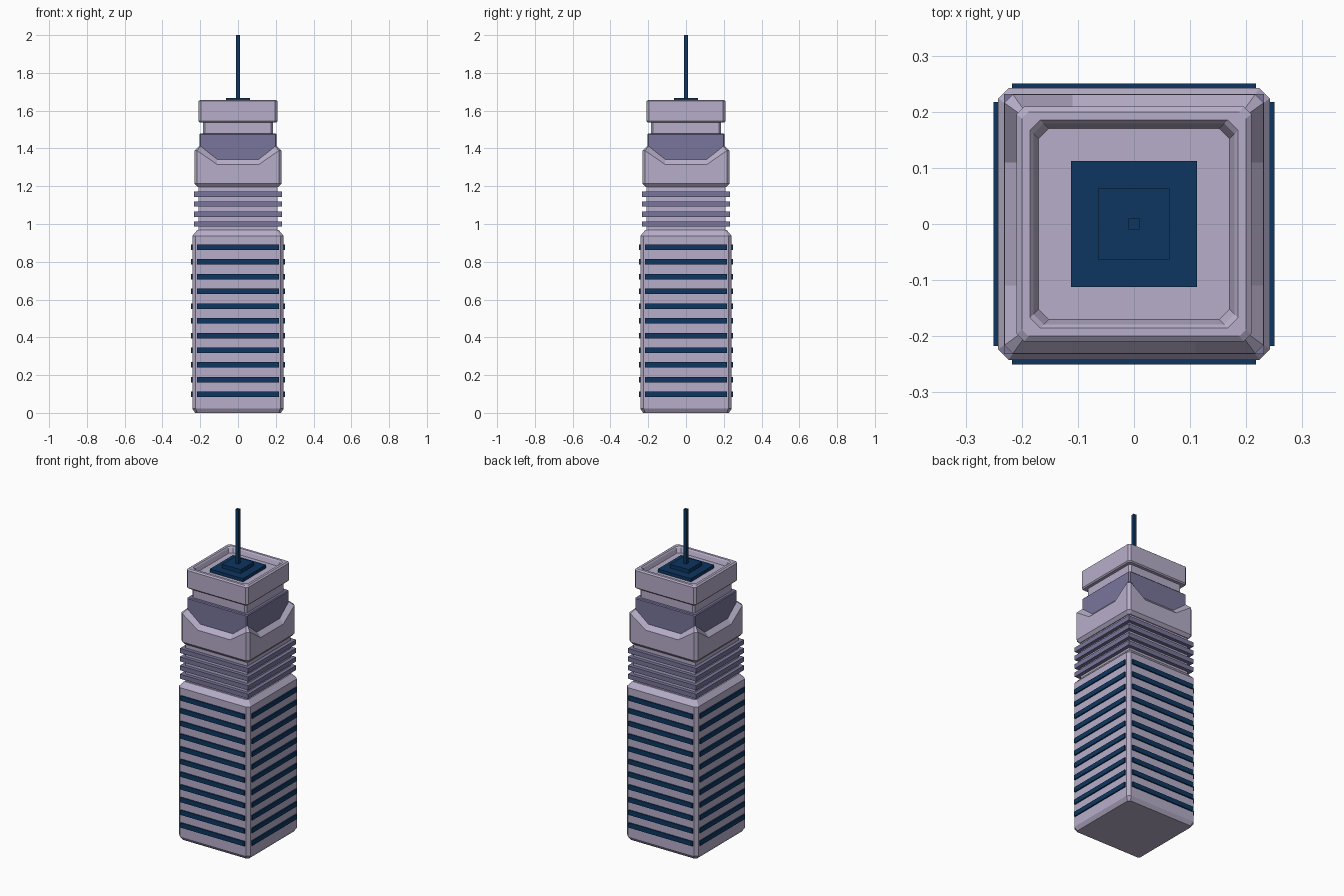
import bpy, bmesh
from mathutils import Matrix
from math import pi

if "Cube" in bpy.data.objects:
    bpy.data.objects.remove(bpy.data.objects["Cube"])


def material(name, rgb):
    m = bpy.data.materials.new(name)
    m.diffuse_color = (*rgb, 1)
    m.use_nodes = True
    m.node_tree.nodes["Principled BSDF"].inputs["Base Color"].default_value = m.diffuse_color
    return m


LILAC = material("lilac_wall", (0.474, 0.423, 0.584))
PURPLE = material("purple_band", (0.19, 0.181, 0.328))
NAVY = material("navy_glass", (0.004, 0.037, 0.117))


def finish(name, bm, mat):
    bmesh.ops.recalc_face_normals(bm, faces=bm.faces)
    me = bpy.data.meshes.new(name)
    bm.to_mesh(me)
    bm.free()
    me.materials.append(mat)
    ob = bpy.data.objects.new(name, me)
    bpy.context.collection.objects.link(ob)
    return ob


def loft_rings(name, rings, mat):
    """Skin closed rings of points and cap both ends."""
    bm = bmesh.new()
    loops = [[bm.verts.new(p) for p in ring] for ring in rings]
    n = len(loops[0])
    for a, b in zip(loops, loops[1:]):
        for i in range(n):
            j = (i + 1) % n
            bm.faces.new((a[i], a[j], b[j], b[i]))
    bm.faces.new(loops[0][::-1])
    bm.faces.new(loops[-1])
    return finish(name, bm, mat)


def four_sided(side):
    """Repeat the points of the front side around the tower."""
    ring = []
    for k in range(4):
        for x, y, z in side:
            for _ in range(k):
                x, y = -y, x
            ring.append((x, y, z))
    return ring


def tower(name, profile, mat):
    """Square section with cut corners; profile rows are z, half width, corner cut."""
    return loft_rings(name, [four_sided([(-h + c, -h, z), (h - c, -h, z)])
                             for z, h, c in profile], mat)


def box(bm, size, loc, rot=0):
    m = (Matrix.Rotation(rot, 4, 'Z') @ Matrix.Translation(loc)
         @ Matrix.Diagonal((*size, 1)))
    bmesh.ops.create_cube(bm, size=1, matrix=m)


def slab(name, half, z0, z1, mat):
    bm = bmesh.new()
    box(bm, (2 * half, 2 * half, z1 - z0), (0, 0, (z0 + z1) / 2))
    return finish(name, bm, mat)


# main shaft
tower("main_shaft", [(0, 0.227, 0.012), (0.023, 0.242, 0.018),
                     (0.937, 0.242, 0.018), (0.968, 0.216, 0.012)], LILAC)

# window strips on all four sides
bm = bmesh.new()
for row in range(11):
    for k in range(4):
        box(bm, (0.434, 0.02, 0.029), (0, -0.24, 0.098 + row * 0.0779), k * pi / 2)
finish("window_strips", bm, NAVY)

# ribbed neck
slab("lower_neck", 0.21, 0.96, 1.21, LILAC)
for i, z in enumerate((1.0, 1.052, 1.106, 1.158)):
    slab(f"neck_rib_{i + 1}", 0.232, z - 0.014, z + 0.014, PURPLE)


# collar whose corners rise above a dip in each side
def collar_ring(half, cut, z_corner, z_mid):
    e = half - cut
    return four_sided([(-e, -half, z_corner), (-0.11, -half, z_mid),
                       (0.11, -half, z_mid), (e, -half, z_corner)])


loft_rings("notched_collar", [
    collar_ring(0.215, 0.008, 1.197, 1.197),
    collar_ring(0.231, 0.015, 1.215, 1.215),
    collar_ring(0.231, 0.015, 1.388, 1.315),
    collar_ring(0.206, 0.008, 1.412, 1.342),
    collar_ring(0.19, 0.008, 1.33, 1.33)], LILAC)

# purple storey, upper neck and recessed crown
tower("purple_storey", [(1.3, 0.205, 0.006), (1.475, 0.205, 0.006),
                        (1.48, 0.2, 0.006)], PURPLE)
tower("upper_neck", [(1.475, 0.185, 0.01), (1.545, 0.185, 0.01)], LILAC)
tower("crown", [(1.538, 0.203, 0.01), (1.545, 0.209, 0.013),
                (1.65, 0.209, 0.013), (1.657, 0.2, 0.012),
                (1.657, 0.185, 0.018), (1.65, 0.179, 0.018),
                (1.625, 0.17, 0.018)], LILAC)

# stepped roof base and mast
slab("roof_base", 0.112, 1.62, 1.645, NAVY)
slab("roof_step", 0.063, 1.64, 1.668, NAVY)
slab("mast", 0.01, 1.66, 2.0, NAVY)
